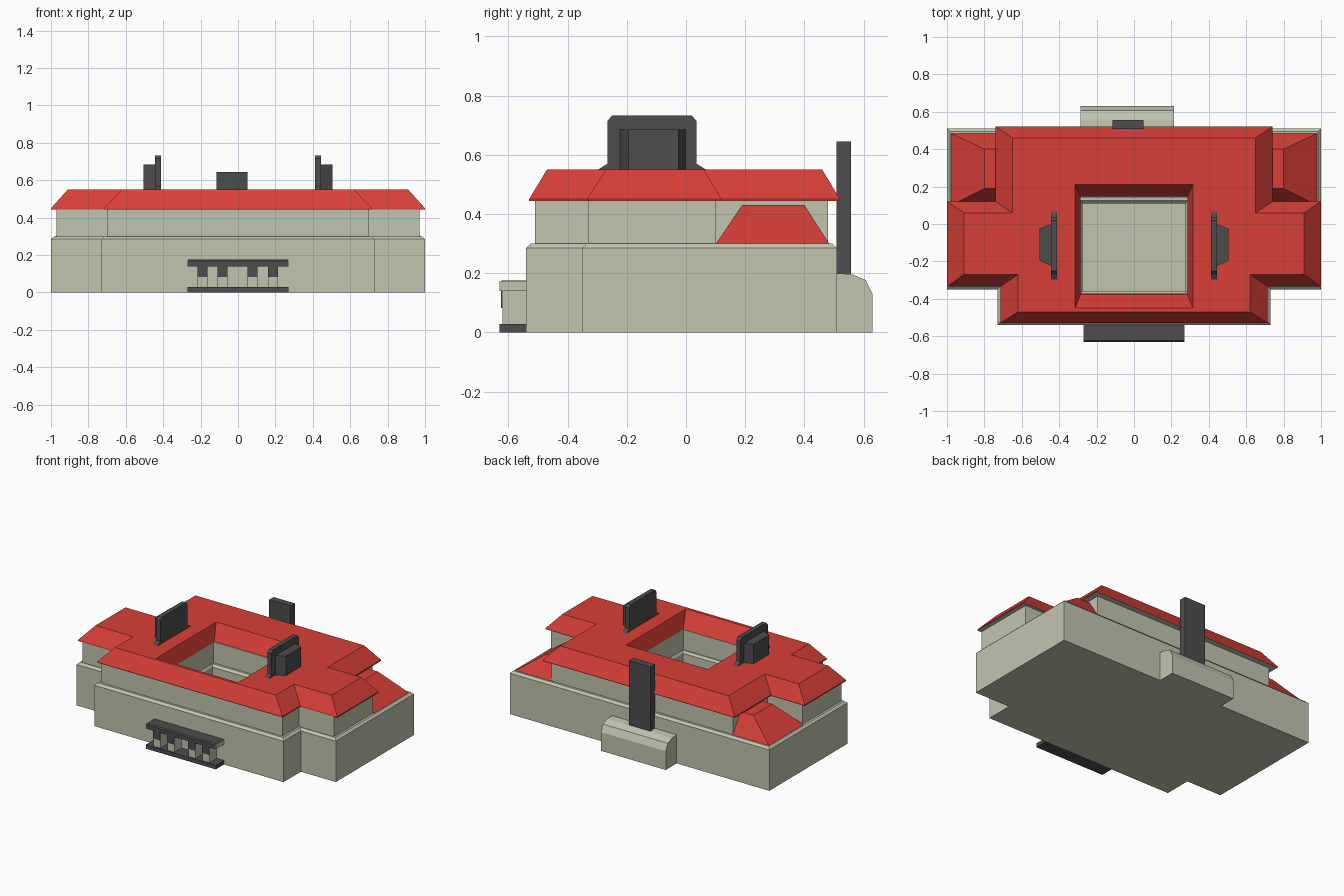
import bpy, bmesh

if "Cube" in bpy.data.objects:
    bpy.data.objects.remove(bpy.data.objects["Cube"])


def material(name, rgb):
    m = bpy.data.materials.new(name)
    m.diffuse_color = (*rgb, 1)
    m.use_nodes = True
    m.node_tree.nodes["Principled BSDF"].inputs["Base Color"].default_value = m.diffuse_color
    return m


STONE = material("stone", (0.54, 0.56, 0.43))
RED = material("red_tile", (0.69, 0.05, 0.04))
DARK = material("dark_slate", (0.075, 0.075, 0.075))


def finish(name, bm, *mats):
    bmesh.ops.recalc_face_normals(bm, faces=bm.faces)
    me = bpy.data.meshes.new(name)
    bm.to_mesh(me)
    bm.free()
    ob = bpy.data.objects.new(name, me)
    bpy.context.collection.objects.link(ob)
    for m in mats:
        me.materials.append(m)
    return ob


def mirrored(half):
    # right half outline (front to back) -> closed symmetric outline
    return half + [(-x, y) for x, y in reversed(half)]


def rect(w, y0, y1):
    return [(w, y0), (w, y1), (-w, y1), (-w, y0)]


def sweep(bm, loops):
    # wall faces between successive (outline, z) loops; returns vertex rows
    rows = [[bm.verts.new((x, y, z)) for x, y in pts] for pts, z in loops]
    for a, b in zip(rows, rows[1:]):
        for i in range(len(a)):
            j = (i + 1) % len(a)
            bm.faces.new((a[i], a[j], b[j], b[i]))
    return rows


def edges_of(bm, row):
    return [bm.edges.get((row[i - 1], row[i])) for i in range(len(row))]


def courtyard_block(name, outer, inner, mats, floor=False):
    # outer loops go up, inner loops go down; the top is an annulus
    bm = bmesh.new()
    o, n = sweep(bm, outer), sweep(bm, inner)
    bmesh.ops.triangle_fill(bm, use_beauty=True, edges=edges_of(bm, o[-1]) + edges_of(bm, n[0]))
    if floor:
        bm.faces.new(o[0])
        bm.faces.new(n[-1])
    else:
        before = set(bm.faces)
        bmesh.ops.triangle_fill(bm, use_beauty=True, edges=edges_of(bm, o[0]) + edges_of(bm, n[-1]))
        for f in set(bm.faces) - before:
            f.material_index = len(mats) - 1
    return finish(name, bm, *mats)


def solid(name, loops, mat):
    bm = bmesh.new()
    rows = sweep(bm, loops)
    bm.faces.new(rows[0])
    bm.faces.new(rows[-1])
    return finish(name, bm, mat)


def box(name, x0, x1, y0, y1, z0, z1, mat):
    pts = [(x0, y0), (x1, y0), (x1, y1), (x0, y1)]
    return solid(name, [(pts, z0), (pts, z1)], mat)


def side_profile(name, yz, x0, x1, mat):
    bm = bmesh.new()
    f = bm.faces.new([bm.verts.new((x0, y, z)) for y, z in yz])
    ext = bmesh.ops.extrude_face_region(bm, geom=[f])["geom"]
    bmesh.ops.translate(bm, vec=(x1 - x0, 0, 0),
                        verts=[v for v in ext if isinstance(v, bmesh.types.BMVert)])
    if not any(g.is_valid for g in f.edges if len(g.link_faces) > 1):
        bm.faces.new(list(f.verts))
    return finish(name, bm, mat)


# lower storey with chamfered ledge and courtyard
def base_outline(d):
    return mirrored([(0.73 - d, -0.54 + d), (0.73 - d, -0.35 + d), (1 - d, -0.35 + d), (1 - d, 0.51 - d)])


courtyard_block("lower_storey",
                [(base_outline(0), 0), (base_outline(0), 0.285), (base_outline(0.015), 0.30)],
                [(rect(0.285, -0.372, 0.125), 0.30), (rect(0.275, -0.36, 0.11), 0.285),
                 (rect(0.275, -0.36, 0.11), 0.02)], [STONE], floor=True)

# upper storey
wall = mirrored([(0.70, -0.51), (0.70, -0.33), (0.97, -0.33), (0.97, 0.10), (0.70, 0.10), (0.70, 0.48)])
yard = rect(0.287, -0.38, 0.14)
courtyard_block("upper_storey", [(wall, 0.29), (wall, 0.446)], [(yard, 0.446), (yard, 0.29)], [STONE])

# main roof, sloping outward and into the courtyard
eave = mirrored([(0.715, -0.53), (0.715, -0.335), (1, -0.335), (1, 0.12), (0.74, 0.12), (0.74, 0.52)])
crest = mirrored([(0.62, -0.47), (0.62, -0.27), (0.91, -0.27), (0.91, 0.06), (0.65, 0.06), (0.65, 0.46)])
courtyard_block("main_roof", [(eave, 0.443), (eave, 0.45), (crest, 0.55)],
                [(rect(0.315, -0.45, 0.21), 0.55), (rect(0.285, -0.375, 0.145), 0.443)], [RED, STONE])

# parts repeated on both sides
for s, side in ((1, "right"), (-1, "left")):
    # low corner roof at the back
    low = [(0.69 * s, 0.10), (0.98 * s, 0.10), (0.98 * s, 0.485), (0.69 * s, 0.485)]
    top = [(0.69 * s, 0.19), (0.80 * s, 0.19), (0.80 * s, 0.40), (0.69 * s, 0.40)]
    solid("corner_roof_" + side, [(low, 0.298), (top, 0.43)], RED)
    # roof parapet plate with flared foot
    side_profile("parapet_" + side,
                 [(-0.30, 0.548), (-0.265, 0.57), (-0.265, 0.715), (-0.25, 0.732), (0.02, 0.732),
                  (0.035, 0.715), (0.035, 0.57), (0.07, 0.548)], 0.413 * s, 0.445 * s, DARK)
    # tapered box behind the parapet
    plan = [(0.44 * s, -0.225), (0.505 * s, -0.195), (0.505 * s, -0.025), (0.44 * s, 0.0)]
    solid("parapet_box_" + side, [(plan, 0.545), (plan, 0.685)], DARK)
    # pale end of the portico roof
    box("portico_end_" + side, 0.266 * s, 0.27 * s, -0.63, -0.54, 0.14, 0.172, STONE)

# rear annex and chimney
side_profile("rear_annex", [(0.505, 0), (0.63, 0), (0.63, 0.13), (0.607, 0.177), (0.56, 0.196), (0.505, 0.20)],
             -0.285, 0.215, STONE)
box("rear_chimney", -0.115, 0.05, 0.508, 0.557, 0.19, 0.645, DARK)

# front portico: step, roof slab, columns with dark upper faces
box("portico_step", -0.27, 0.27, -0.63, -0.535, 0, 0.028, DARK)
side_profile("portico_roof", [(-0.63, 0.14), (-0.63, 0.168), (-0.622, 0.175), (-0.535, 0.175), (-0.535, 0.14)],
             -0.266, 0.266, DARK)
for i, x in enumerate((-0.19, -0.083, 0.078, 0.187)):
    box(f"column_{i}", x - 0.027, x + 0.027, -0.62, -0.535, 0.028, 0.14, STONE)
    box(f"column_head_{i}", x - 0.027, x + 0.027, -0.625, -0.62, 0.083, 0.14, DARK)
